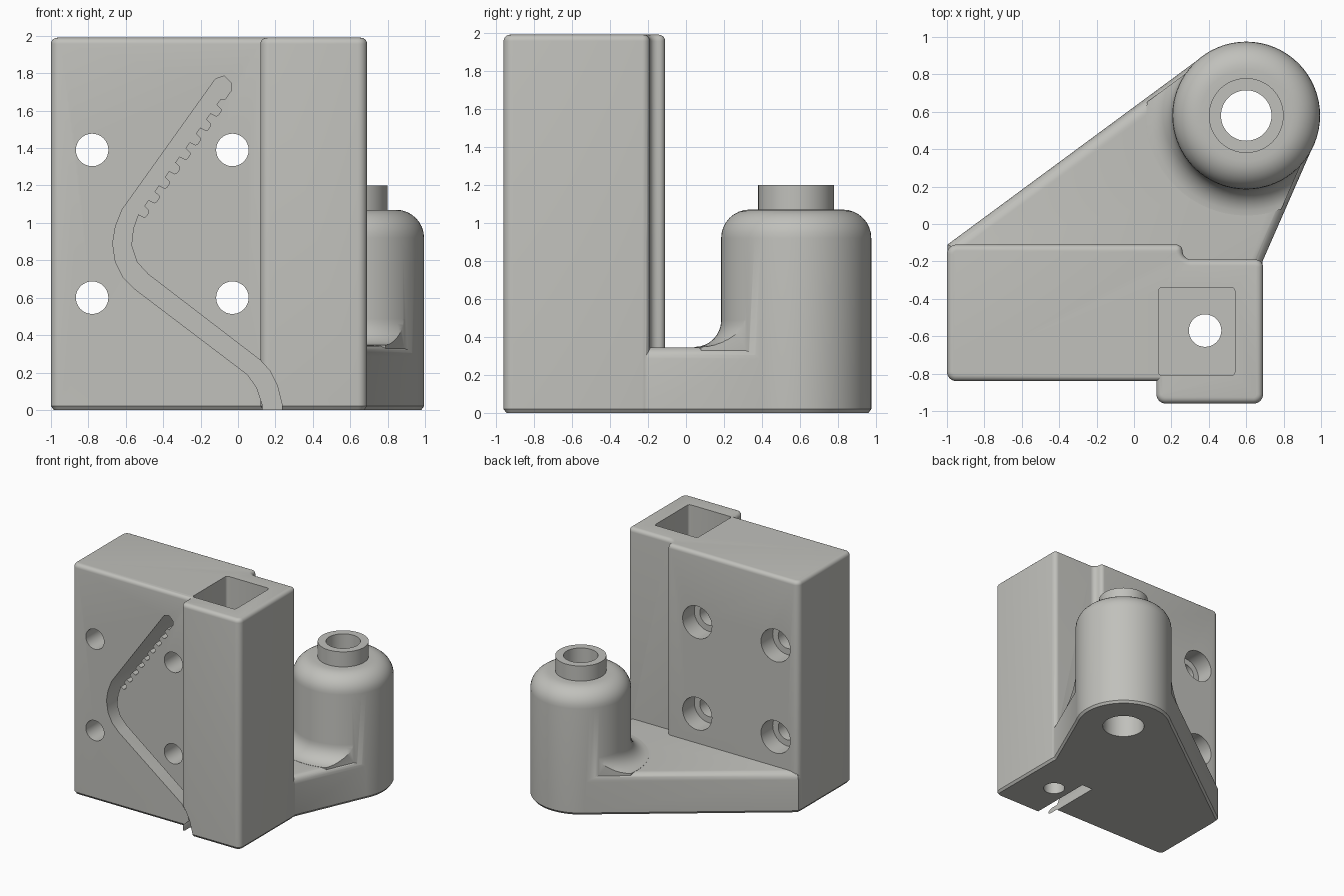
import bpy, bmesh, math
from mathutils import Vector

if "Cube" in bpy.data.objects:
    bpy.data.objects.remove(bpy.data.objects["Cube"])

plastic = bpy.data.materials.new("warm_grey_plastic")
plastic.diffuse_color = (0.53, 0.53, 0.50, 1)
plastic.use_nodes = True
plastic.node_tree.nodes["Principled BSDF"].inputs["Base Color"].default_value = plastic.diffuse_color


def loft(name, rings):
    """Closed solid skinned through rings of equal point count."""
    bm = bmesh.new()
    loops = [[bm.verts.new(p) for p in ring] for ring in rings]
    n = len(loops[0])
    for a, b in zip(loops, loops[1:]):
        for i in range(n):
            j = (i + 1) % n
            bm.faces.new((a[i], a[j], b[j], b[i]))
    bm.faces.new(loops[0])
    bm.faces.new(loops[-1])
    bmesh.ops.recalc_face_normals(bm, faces=bm.faces)
    me = bpy.data.meshes.new(name)
    bm.to_mesh(me)
    bm.free()
    me.materials.append(plastic)
    ob = bpy.data.objects.new(name, me)
    bpy.context.collection.objects.link(ob)
    return ob


def circle(x, y, r, n=64):
    return [(x + r * math.cos(2 * math.pi * i / n), y + r * math.sin(2 * math.pi * i / n)) for i in range(n)]


def revolve(name, x, y, profile, n=64):
    return loft(name, [[(px, py, z) for px, py in circle(x, y, r, n)] for r, z in profile])


def rounded(corners, steps=6):
    """Counter-clockwise outline from (x, y, radius) corners."""
    out = []
    for i, (x, y, r) in enumerate(corners):
        p = Vector((x, y))
        if r == 0:
            out.append(p)
            continue
        a = (Vector(corners[i - 1][:2]) - p).normalized()
        b = (Vector(corners[(i + 1) % len(corners)][:2]) - p).normalized()
        half = a.angle(b) / 2
        c = p + (a + b).normalized() * r / math.sin(half)
        s, e = p + a * r / math.tan(half) - c, p + b * r / math.tan(half) - c
        sweep = s.angle_signed(e)
        for k in range(steps + 1):
            t = -sweep * k / steps
            out.append(c + Vector((s.x * math.cos(t) - s.y * math.sin(t), s.x * math.sin(t) + s.y * math.cos(t))))
    return out


def inset(pts, d):
    out = []
    for i, p in enumerate(pts):
        u = (p - pts[i - 1]).normalized()
        v = (pts[(i + 1) % len(pts)] - p).normalized()
        m = Vector((-u.y - v.y, u.x + v.x))
        out.append(p + m * (2 * d / m.length_squared))
    return out


def prism(name, pts, layers):
    return loft(name, [[(p.x, p.y, z) for p in inset(pts, d)] for d, z in layers])


def round_top(z, r, n=5):
    """Layers with a bottom chamfer and a rounded top edge."""
    arc = [(r - r * math.cos(k * math.pi / 2 / n), z - r + r * math.sin(k * math.pi / 2 / n)) for k in range(n + 1)]
    return [(0.015, 0), (0, 0.02)] + arc


def combine(target, other, op):
    m = target.modifiers.new(op, 'BOOLEAN')
    m.operation, m.object, m.solver = op, other, 'EXACT'
    bpy.context.view_layer.objects.active = target
    bpy.ops.object.modifier_apply(modifier=m.name)
    bpy.data.objects.remove(other)


# Upright block with the stepped column at its right end
outline = rounded([(-1, -0.84, 0.05), (0.12, -0.84, 0), (0.12, -0.96, 0.05), (0.69, -0.96, 0.05),
                   (0.69, -0.19, 0.04), (0.265, -0.19, 0.045), (0.255, -0.11, 0.034), (-1, -0.11, 0.05)])
body = prism("mounting_bracket", outline, round_top(1.99, 0.033))

# Low arm wrapping tangentially round the boss
cx, cy, R = 0.6, 0.58, 0.395


def tangent_angle(px, py, side):
    return math.atan2(py - cy, px - cx) + side * math.acos(R / math.hypot(px - cx, py - cy))


a0 = tangent_angle(0.69, -0.2, 1)
a1 = tangent_angle(-1, -0.11, -1) + 2 * math.pi
arm_pts = [Vector(p) for p in ((-0.997, -0.3), (0.687, -0.3), (0.687, -0.2))]
for k in range(33):
    t = a0 + (a1 - a0) * k / 32
    arm_pts.append(Vector((cx + 0.393 * math.cos(t), cy + 0.393 * math.sin(t))))
arm_pts.append(Vector((-0.997, -0.11)))
arm = prism("arm", arm_pts, round_top(0.345, 0.06))

# Concave flare blending arm into boss, trimmed to the arm outline
q = [k * math.pi / 16 for k in range(9)]
flare = revolve("flare", cx, cy, [(0.535, 0.25)] +
                [(0.535 - 0.14 * math.sin(t), 0.487 - 0.14 * math.cos(t)) for t in q] + [(0.38, 0.52)])
trim = prism("flare_trim", arm_pts, [(0.02, 0.2), (0.02, 0.7)])
combine(flare, trim, 'INTERSECT')

# Domed boss with neck
boss = revolve("boss", cx, cy, [(R - 0.015, 0), (R, 0.02)] +
               [(R - 0.15 + 0.15 * math.cos(t), 0.92 + 0.15 * math.sin(t)) for t in q] +
               [(0.2, 1.07), (0.2, 1.2)])
for part in (arm, flare, boss):
    combine(body, part, 'UNION')

# Stepped bore through the boss
combine(body, revolve("bore", cx, cy, [(0.17, -0.1), (0.17, 1.0), (0.135, 1.0), (0.135, 1.3)], 48), 'DIFFERENCE')

# Column pocket and the hole in its floor
pocket = rounded([(0.13, -0.81, 0.02), (0.54, -0.81, 0.02), (0.54, -0.34, 0.02), (0.13, -0.34, 0.02)], 3)
combine(body, prism("pocket", pocket, [(0, 0.35), (0, 2.1)]), 'DIFFERENCE')
combine(body, revolve("floor_hole", 0.38, -0.57, [(0.087, -0.1), (0.087, 0.5)], 32), 'DIFFERENCE')

# Four counterbored mounting holes
for x in (-0.78, -0.03):
    for z in (0.6, 1.39):
        rings = [(0.087, -1), (0.087, -0.27), (0.14, -0.27), (0.14, 0)]
        hole = loft("hole", [[(px, y, pz) for px, pz in circle(x, z, r, 32)] for r, y in rings])
        combine(body, hole, 'DIFFERENCE')

# Toothed belt channel cut into the front
chan = [(-0.12, 1.77), (-0.62, 1.07), (-0.655, 0.98), (-0.67, 0.89), (-0.655, 0.79), (-0.615, 0.71),
        (-0.55, 0.645), (0.05, 0.19), (0.10, 0.12), (0.13, 0.03), (0.13, -0.1), (0.24, -0.1),
        (0.235, 0.03), (0.21, 0.13), (0.17, 0.21), (0.12, 0.265), (-0.48, 0.725), (-0.54, 0.79),
        (-0.57, 0.88), (-0.56, 0.97)]


def along(s, w):
    return (-0.62 + 0.581 * s + 0.814 * w, 1.07 + 0.814 * s - 0.581 * w)


for k in range(8):
    s = 0.03 + 0.095 * k
    chan += [along(s, 0.085), along(s + 0.005, 0.118), along(s + 0.015, 0.125),
             along(s + 0.04, 0.125), along(s + 0.05, 0.118), along(s + 0.055, 0.085)]
chan += [along(0.79, 0.085), along(0.80, 0.105), along(0.86, 0.105), along(0.89, 0.085), along(0.90, 0.03)]
combine(body, loft("channel", [[(x, y, z) for x, z in chan] for y in (-1.1, -0.38)]), 'DIFFERENCE')

# Smooth curved walls, keep hard edges
bpy.ops.object.select_all(action='DESELECT')
body.select_set(True)
bpy.context.view_layer.objects.active = body
bpy.ops.object.shade_smooth_by_angle(angle=math.radians(32))
